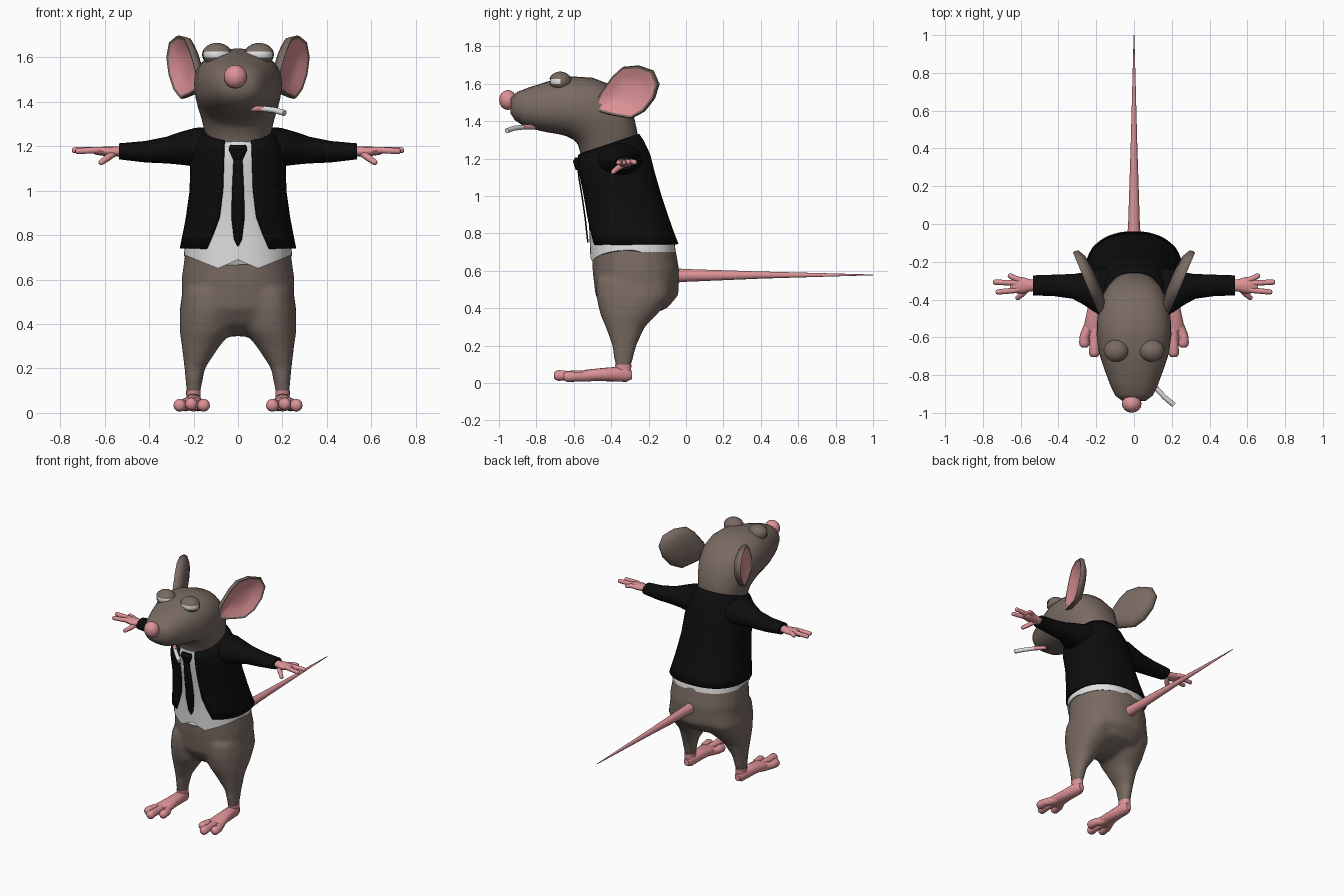
import bpy, bmesh, math
from mathutils import Vector, Matrix

cube = bpy.data.objects.get("Cube")
if cube:
    bpy.data.objects.remove(cube, do_unlink=True)


def material(name, r, g, b):
    m = bpy.data.materials.new(name)
    m.use_nodes = True
    m.diffuse_color = (r, g, b, 1)
    node = next(n for n in m.node_tree.nodes if n.type == 'BSDF_PRINCIPLED')
    node.inputs["Base Color"].default_value = (r, g, b, 1)
    node.inputs["Roughness"].default_value = 0.8
    return m


FUR = material("brown fur", 0.19, 0.145, 0.122)
PINK = material("pink skin", 0.72, 0.29, 0.31)
BLACK = material("black cloth", 0.004, 0.004, 0.004)
WHITE = material("white cloth", 0.76, 0.76, 0.76)


def skin(bm, rings, closed=True, caps=True):
    n = len(rings[0])
    for a, b in zip(rings, rings[1:]):
        for i in range(n if closed else n - 1):
            j = (i + 1) % n
            bm.faces.new((a[i], a[j], b[j], b[i]))
    if caps:
        bm.faces.new(rings[0])
        bm.faces.new(rings[-1])
    return rings


def loft(bm, sections, n=24, e=0.9, gaps=None):
    """Rounded rings between point (y0, z0) and point (y1, z1), half width w, centre x."""
    rings = []
    for k, (y0, z0, y1, z1, w, *cx) in enumerate(sections):
        start = math.asin((gaps[k] / w) ** (1 / e)) if gaps else 0
        ring = []
        for i in range(n):
            a = start + (2 * math.pi - 2 * start) * i / (n - 1 if gaps else n)
            c, s = math.cos(a), math.sin(a)
            c = math.copysign(abs(c) ** e, c)
            s = math.copysign(abs(s) ** e, s)
            ring.append(bm.verts.new(((cx[0] if cx else 0) + w * s,
                                      (y0 + y1 + (y0 - y1) * c) / 2,
                                      (z0 + z1 + (z0 - z1) * c) / 2)))
        rings.append(ring)
    return skin(bm, rings, not gaps, not gaps)


def tube(bm, points, n=12, rounded=True):
    """Oval tube through (x, y, z, sideways radius, upright radius)."""
    path = [(Vector(p[:3]), p[3], p[4]) for p in points]
    if rounded:
        end, h, v = path[-1]
        d = (end - path[-2][0]).normalized()
        path += [(end + d * h * f, h * s, v * s) for f, s in ((0.5, 0.85), (0.85, 0.5))]
    rings = []
    for k, (c, h, v) in enumerate(path):
        t = (path[min(k + 1, len(path) - 1)][0] - path[max(k - 1, 0)][0]).normalized()
        side = t.cross(Vector((0, 0, 1))).normalized()
        up = side.cross(t)
        angles = [2 * math.pi * i / n for i in range(n)]
        rings.append([bm.verts.new(c + side * h * math.cos(a) + up * v * math.sin(a))
                      for a in angles])
    return skin(bm, rings)


def finish(name, bm, *mats, mirror=False, thick=0, angle=50):
    bmesh.ops.recalc_face_normals(bm, faces=bm.faces)
    mesh = bpy.data.meshes.new(name)
    bm.to_mesh(mesh)
    bm.free()
    for m in mats:
        mesh.materials.append(m)
    ob = bpy.data.objects.new(name, mesh)
    bpy.context.collection.objects.link(ob)
    bpy.ops.object.select_all(action='DESELECT')
    ob.select_set(True)
    bpy.context.view_layer.objects.active = ob
    bpy.ops.object.shade_smooth_by_angle(angle=math.radians(angle))
    if thick:
        mod = ob.modifiers.new("thickness", 'SOLIDIFY')
        mod.thickness = thick
    if mirror:
        ob.modifiers.new("mirror", 'MIRROR')
    return ob


# Hips and legs, fused into one smooth skin
bm = bmesh.new()
loft(bm, [(-.36, .345, -.24, .345, .08), (-.44, .4, -.1, .4, .2), (-.485, .47, -.04, .47, .25),
          (-.5, .6, -.035, .6, .255), (-.505, .74, -.06, .74, .235)])
for s in (1, -1):
    loft(bm, [(-.378, .08, -.295, .08, .03, s * .201), (-.395, .2, -.265, .2, .046, s * .195),
              (-.43, .3, -.22, .3, .085, s * .168), (-.46, .37, -.15, .37, .118, s * .145),
              (-.48, .46, -.08, .46, .125, s * .138), (-.48, .55, -.08, .55, .12, s * .13)])
hips = finish("hips_and_legs", bm, FUR)
mod = hips.modifiers.new("fuse", 'REMESH')
mod.mode, mod.voxel_size, mod.use_smooth_shade = 'VOXEL', 0.016, True
mod = hips.modifiers.new("soften", 'SMOOTH')
mod.factor, mod.iterations = 0.5, 5

# Feet with ankles and three toes
bm = bmesh.new()
loft(bm, [(-.37, .03, -.295, .03, .03, .2), (-.38, .1, -.292, .1, .033, .201)], 16)
loft(bm, [(-.29, .065, -.29, .02, .02, .2), (-.32, .09, -.32, .006, .036, .2),
          (-.45, .08, -.45, .01, .043, .203), (-.54, .07, -.54, .01, .058, .208),
          (-.57, .06, -.57, .015, .045, .208)], 16)
for x, y, z in ((.155, -.615, .034), (.21, -.68, .04), (.262, -.63, .034)):
    tube(bm, [(.205, -.44, .042, .025, .025), ((x + .207) / 2 + .005 * (x - .2), -.53, z, .027, .027),
              (x, y + .04, z, .025, .025), (x, y, z, .029, .029)])
finish("foot", bm, PINK, mirror=True)

# Tail
bm = bmesh.new()
tube(bm, [(0, -.07, .575, .036, .039), (0, .0, .575, .031, .034), (0, .4, .577, .018, .019),
          (0, 1, .578, .002, .002)], 12, False)
finish("tail", bm, PINK)

# Shirt with a pointed hem
bm = bmesh.new()
rings = loft(bm, [(-.512, .7, -.055, .7, .243), (-.515, .76, -.062, .76, .24),
                  (-.52, .88, -.105, .88, .222), (-.54, 1, -.145, 1, .205),
                  (-.562, 1.12, -.18, 1.12, .2), (-.572, 1.19, -.205, 1.22, .185),
                  (-.567, 1.218, -.24, 1.31, .15)], 40, .85)
for v in rings[0]:
    x = abs(v.co.x)
    if v.co.y < -.28:
        v.co.z = .69 - .04 * x / .09 if x < .09 else .65 + .06 * (x - .09) / .15
finish("shirt", bm, WHITE)

# Open jacket and sleeves
bm = bmesh.new()
loft(bm, [(-.515, .738, -.04, .745, .262), (-.525, .8, -.062, .8, .25), (-.535, .88, -.09, .88, .235),
          (-.553, 1, -.13, 1, .218), (-.577, 1.12, -.165, 1.12, .215),
          (-.586, 1.19, -.19, 1.22, .2), (-.583, 1.22, -.225, 1.295, .172),
          (-.57, 1.225, -.25, 1.332, .152)], 40, .85, [.14, .115, .085, .07, .066, .064, .062, .06])
finish("jacket", bm, BLACK, thick=.012)
bm = bmesh.new()
tube(bm, [(.1, -.36, 1.195, .13, .09), (.19, -.35, 1.195, .12, .088), (.25, -.34, 1.19, .09, .075),
          (.32, -.33, 1.182, .066, .06), (.42, -.325, 1.175, .057, .048),
          (.535, -.325, 1.177, .053, .036)], 16, False)
finish("sleeve", bm, BLACK, mirror=True)

# Hands: palm, three fingers and a thumb
bm = bmesh.new()
tube(bm, [(.5, -.325, 1.176, .028, .023), (.55, -.325, 1.176, .032, .022),
          (.59, -.325, 1.177, .044, .022), (.62, -.325, 1.178, .042, .019)])
for x, y, z in ((.655, -.275, 1.18), (.735, -.308, 1.182), (.72, -.36, 1.178)):
    tube(bm, [(.585, -.325 + (y + .325) * .4, 1.177, .016, .016),
              (.63, -.325 + (y + .325) * .75, 1.183, .015, .015), (x, y, z, .014, .014)], 10)
tube(bm, [(.56, -.335, 1.17, .018, .018), (.59, -.37, 1.145, .015, .015),
          (.615, -.39, 1.128, .013, .013)], 10)
finish("hand", bm, PINK, mirror=True)

# Tie: knot and hanging blade
bm = bmesh.new()
loft(bm, [(-.592, 1.205, -.555, 1.205, .036), (-.605, 1.185, -.555, 1.185, .042),
          (-.59, 1.14, -.555, 1.14, .022)], 12)
finish("tie_knot", bm, BLACK)
bm = bmesh.new()
rows = [(1.16, -.582, .02), (1.1, -.577, .022), (1, -.56, .027), (.88, -.543, .03),
        (.78, -.532, .018), (.75, -.528, .003)]
skin(bm, [[bm.verts.new((s * w, y, z)) for s in (-1, 1)] for z, y, w in rows], False, False)
finish("tie_blade", bm, BLACK, thick=.008)

# Head and neck
bm = bmesh.new()
loft(bm, [(-.26, 1.27, -.555, 1.17, .14), (-.258, 1.33, -.562, 1.22, .152),
          (-.275, 1.41, -.578, 1.275, .168), (-.315, 1.51, -.6, 1.3, .185),
          (-.39, 1.59, -.64, 1.32, .195), (-.5, 1.632, -.68, 1.33, .198),
          (-.62, 1.64, -.74, 1.34, .185), (-.74, 1.612, -.81, 1.355, .155),
          (-.84, 1.58, -.87, 1.375, .125), (-.9, 1.557, -.915, 1.405, .1),
          (-.935, 1.53, -.938, 1.44, .062)], 28, .87)
finish("head", bm, FUR)

# Nose
bm = bmesh.new()
bmesh.ops.create_uvsphere(bm, u_segments=16, v_segments=10, radius=1, matrix=Matrix.Translation(
    (-.012, -.952, 1.513)) @ Matrix.Diagonal((.052, .047, .053, 1)))
finish("nose", bm, PINK)

# Eyeballs behind half closed lids
for name, mat, size in (("eyeball", WHITE, .93), ("eyelids", FUR, 1)):
    bm = bmesh.new()
    bmesh.ops.create_uvsphere(bm, u_segments=20, v_segments=12, radius=size)
    if mat == FUR:
        slit = [f for f in bm.faces if abs(f.calc_center_median().z) < .2
                and f.calc_center_median().y < -.1]
        bmesh.ops.delete(bm, geom=slit, context='FACES')
    bmesh.ops.transform(bm, verts=bm.verts, matrix=Matrix.Translation((.095, -.672, 1.613))
                        @ Matrix.Diagonal((.067, .06, .052, 1)))
    finish(name, bm, mat, mirror=True)

# Dished ears: outline in side view, leaning outwards to the back
outline = [(-.49, 1.47), (-.455, 1.55), (-.39, 1.64), (-.335, 1.69), (-.25, 1.698), (-.17, 1.67),
           (-.14, 1.6), (-.165, 1.52), (-.22, 1.45), (-.29, 1.412), (-.39, 1.43), (-.465, 1.45)]
normal = Vector((.92, -.39, .05))
middle = Vector((.235, -.315, 1.555))
bm = bmesh.new()
rings = []
for scale, depth in ((.35, -.045), (.75, -.035), (.96, -.015), (1, .005), (.97, .018),
                     (.89, .014), (.65, -.008), (.3, -.018)):
    rings.append([bm.verts.new(middle + normal * depth + Vector(
        ((y - middle.y) * .42, y - middle.y, z - middle.z)) * scale) for y, z in outline])
skin(bm, rings)
bm.faces.ensure_lookup_table()
inner = {v for ring in rings[5:] for v in ring}
for f in bm.faces:
    f.material_index = int(all(v in inner for v in f.verts))
finish("ear", bm, FUR, PINK, mirror=True)

# Cigarette with a pink lip end
bm = bmesh.new()
tube(bm, [(.065, -.81, 1.368, .013, .013), (.12, -.872, 1.368, .014, .014)], 12, False)
finish("lip", bm, PINK)
bm = bmesh.new()
tube(bm, [(.115, -.868, 1.368, .013, .013), (.165, -.92, 1.362, .013, .013),
          (.21, -.957, 1.349, .014, .014)], 12, False)
finish("cigarette", bm, WHITE)
